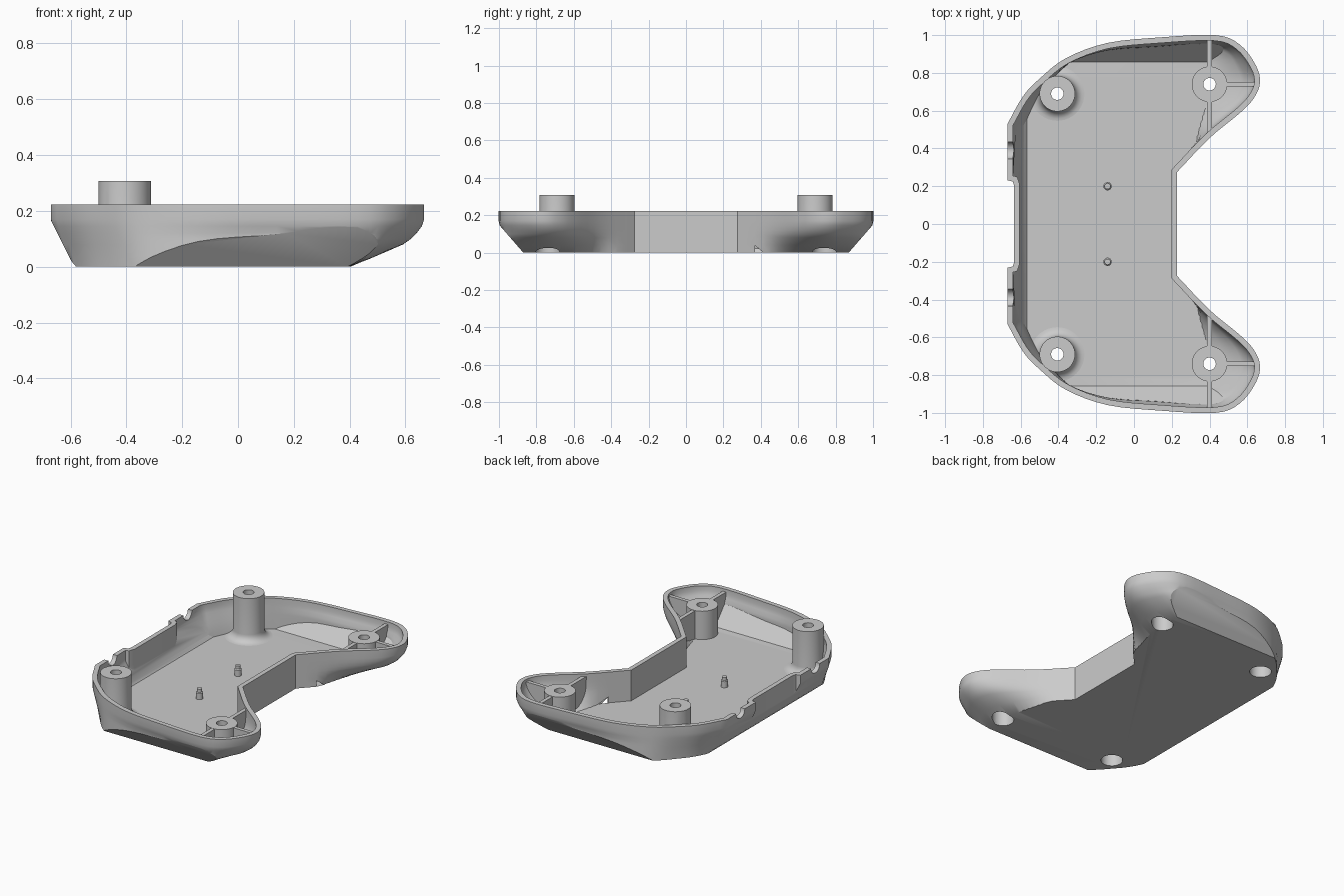
import bpy, bmesh, math
from mathutils import Vector
from mathutils.geometry import interpolate_bezier

if "Cube" in bpy.data.objects:
    bpy.data.objects.remove(bpy.data.objects["Cube"])

grey = bpy.data.materials.new("grey_plastic")
grey.use_nodes = True
COLOUR = (0.6, 0.6, 0.6, 1)
grey.diffuse_color = COLOUR
grey.node_tree.nodes["Principled BSDF"].inputs["Base Color"].default_value = COLOUR

RIM, WALL, FLOOR = 0.222, 0.03, 0.02
FRONT_POSTS = [(-0.406, s * 0.69) for s in (1, -1)]
GRIP_POSTS = [(0.4, s * 0.74) for s in (1, -1)]
POST_R, POST_TOP, GRIP_TOP = 0.094, 0.307, 0.207


def make(name, bm):
    bmesh.ops.recalc_face_normals(bm, faces=bm.faces)
    mesh = bpy.data.meshes.new(name)
    bm.to_mesh(mesh)
    bm.free()
    mesh.materials.append(grey)
    ob = bpy.data.objects.new(name, mesh)
    bpy.context.collection.objects.link(ob)
    return ob


def boolean(ob, cutter, operation, keep=False):
    mod = ob.modifiers.new("cut", "BOOLEAN")
    mod.object, mod.operation, mod.solver = cutter, operation, "EXACT"
    dg = bpy.context.evaluated_depsgraph_get()
    mesh = bpy.data.meshes.new_from_object(ob.evaluated_get(dg))
    ob.modifiers.clear()
    ob.data = mesh
    if not keep:
        bpy.data.objects.remove(cutter)
    return ob


def loft(name, rings):
    """Closed solid through rings of equal length."""
    bm = bmesh.new()
    loops = [[bm.verts.new(p) for p in ring] for ring in rings]
    n = len(loops[0])
    for a, b in zip(loops, loops[1:]):
        for i in range(n):
            j = (i + 1) % n
            bm.faces.new((a[i], a[j], b[j], b[i]))
    bm.faces.new(loops[0])
    bm.faces.new(loops[-1])
    return make(name, bm)


def lathe(name, x, y, profile, sides=40):
    """Solid of revolution about a vertical axis, profile of (radius, z)."""
    return loft(name, [[(x + r * math.cos(math.tau * i / sides),
                         y + r * math.sin(math.tau * i / sides), z)
                        for i in range(sides)] for r, z in profile])


def curve(points, steps=4):
    """Smooth path through the points."""
    pts = [Vector(p) for p in points]
    out = []
    for i in range(len(pts) - 1):
        a, b = pts[i], pts[i + 1]
        ta = (b - pts[i - 1]) / 6 if i else (b - a) / 3
        tb = (pts[i + 2] - a) / 6 if i + 2 < len(pts) else (b - a) / 3
        out += interpolate_bezier(a, a + ta, b - tb, b, steps + 1)[:-1]
    return out + [pts[-1]]


# Half outline of the rim, mirrored across y = 0
half = [Vector(p) for p in ((-0.635, 0.205), (-0.642, 0.225), (-0.67, 0.232))]
half += [p.to_2d() for p in curve([(x, y, 0) for x, y in (
    (-0.67, 0.53), (-0.587, 0.677), (-0.497, 0.772), (-0.36, 0.878), (-0.143, 0.958),
    (0.14, 0.988), (0.43, 1.0), (0.56, 0.95), (0.645, 0.84), (0.667, 0.75),
    (0.635, 0.667), (0.56, 0.587), (0.40, 0.455), (0.228, 0.275))])]
outline = half + [Vector((p.x, -p.y)) for p in reversed(half)]


def inward(i):
    """Mitred inward normal of the outline."""
    p = outline[i]
    a = (p - outline[i - 1]).normalized()
    b = (outline[(i + 1) % len(outline)] - p).normalized()
    na, nb = Vector((a.y, -a.x)), Vector((b.y, -b.x))
    return (na + nb) / (1 + na.dot(nb))


def ramp(value, start, end):
    return min(1, max(0, (value - start) / (end - start)))


normals = [inward(i) for i in range(len(outline))]
# Height, how far the grip ends draw back, rounding of the side walls
LAYERS = ((-0.02, 1.2, 0.018), (0.04, 0.63, 0.018), (0.08, 0.26, 0.018), (0.1, 0.145, 0.018),
          (0.12, 0.07, 0.016), (0.145, 0.02, 0.006), (0.17, 0, 0), (0.6, 0, 0))


def section(z, back, side, inset):
    """Outline at one height: inset walls, sloped corners, drawn-back grip ends."""
    ring = []
    for p, n in zip(outline, normals):
        y = abs(p.y)
        corner = ramp(p.x, -0.35, -0.67) * ramp(y, 0.4, 0.53) * ramp(z, 0.165, 0)
        flank = ramp(p.x, -0.35, 0.05) * ramp(y, 0.6, 0.85)
        q = p + n * (inset + 0.06 * corner + side * flank)
        q.x -= 0.763 * back * max(0, q.x - 0.33)
        ring.append(q)
    return ring


def solid(name, inset, shift, lift, top):
    """Rounded body trimmed by the sloped sides and flat floor."""
    body = loft(name, [[(*q, z + lift) for q in section(z, back, side, inset)]
                       for z, back, side in LAYERS])
    h = top - lift
    lengthwise = [(-0.58, 0), (0.9, 0), (0.9, h), (-0.587 - 0.5 * h, h), (-0.597, 0.02)]
    clip = loft("clip", [[(x - math.copysign(shift, x), y, z + lift) for x, z in lengthwise]
                         for y in (-1.5, 1.5)])
    boolean(body, clip, "INTERSECT")
    low, high = 0.783 - shift, 1.392 - shift
    clip = loft("clip", [[(x, -low, lift - 0.1), (x, low, lift - 0.1),
                          (x, high, lift + 0.6), (x, -high, lift + 0.6)] for x in (-2, 2)])
    return boolean(body, clip, "INTERSECT")


def drill(ob, x, y, top):
    """Screw hole with a wide recess from below."""
    step = top - 0.06
    return boolean(ob, lathe("drill", x, y, [(0.065, -0.2), (0.065, step), (0.033, step), (0.033, 0.5)]),
                   "DIFFERENCE")


# Tray: outer body minus cavity
shell = solid("shell", 0, 0, 0, RIM)
boolean(shell, solid("cavity", WALL, 0.013, FLOOR, 0.4), "DIFFERENCE")
trim = solid("trim", 0.012, 0.006, 0.008, 0.45)
for s in (1, -1):
    # Half-round slots in the straight edge
    slot = [[(x, s * 0.39 + 0.045 * math.cos(math.tau * i / 24), RIM + 0.045 * math.sin(math.tau * i / 24))
             for i in range(24)] for x in (-0.8, -0.6)]
    boolean(shell, loft("slot", slot), "DIFFERENCE")
for x, y in FRONT_POSTS:
    drill(shell, x, y, POST_TOP)
for x, y in GRIP_POSTS:
    drill(shell, x, y, GRIP_TOP)
parts = [shell]

# Tall posts with a flared foot
foot = [(POST_R + 0.05 * (1 - math.sin(a)), FLOOR + 0.05 * (1 - math.cos(a)))
        for a in (math.pi / 2 * k / 6 for k in range(7))]
for side, (x, y) in zip(("left", "right"), FRONT_POSTS):
    post = lathe("front_post_" + side, x, y, [(POST_R + 0.05, -0.02)] + foot + [(POST_R, POST_TOP)])
    boolean(post, trim, "INTERSECT", keep=True)
    parts.append(drill(post, x, y, POST_TOP))

# Grip posts, each braced by three ribs
for side, (x, y) in zip(("left", "right"), GRIP_POSTS):
    post = lathe("grip_post_" + side, x, y, [(POST_R, -0.02), (POST_R, GRIP_TOP)])
    boolean(post, trim, "INTERSECT", keep=True)
    parts.append(drill(post, x, y, GRIP_TOP))
    for k, (dx, dy) in enumerate(((1, 0), (0, 1), (0, -1))):
        a, b = Vector((x, y)) + Vector((dx, dy)) * 0.08, Vector((x, y)) + Vector((dx, dy)) * 0.32
        t = Vector((dy, dx)) * 0.0125
        rib = loft(f"grip_rib_{side}_{k + 1}", [[(*p, z) for p in (a - t, a + t, b + t, b - t)]
                                                for z in (-0.02, GRIP_TOP - 0.002)])
        parts.append(boolean(rib, trim, "INTERSECT", keep=True))

    # Small locating pins on the floor
    pin = [(0.022, 0.01), (0.022, 0.06), (0.016, 0.065), (0.016, 0.085)]
    parts.append(lathe("pin_" + side, -0.14, math.copysign(0.2, y), pin, 20))

bpy.data.objects.remove(trim)

# Smooth shading with crisp edges
bpy.ops.object.select_all(action="DESELECT")
for ob in parts:
    ob.select_set(True)
bpy.context.view_layer.objects.active = shell
bpy.ops.object.shade_smooth_by_angle(angle=math.radians(30))
